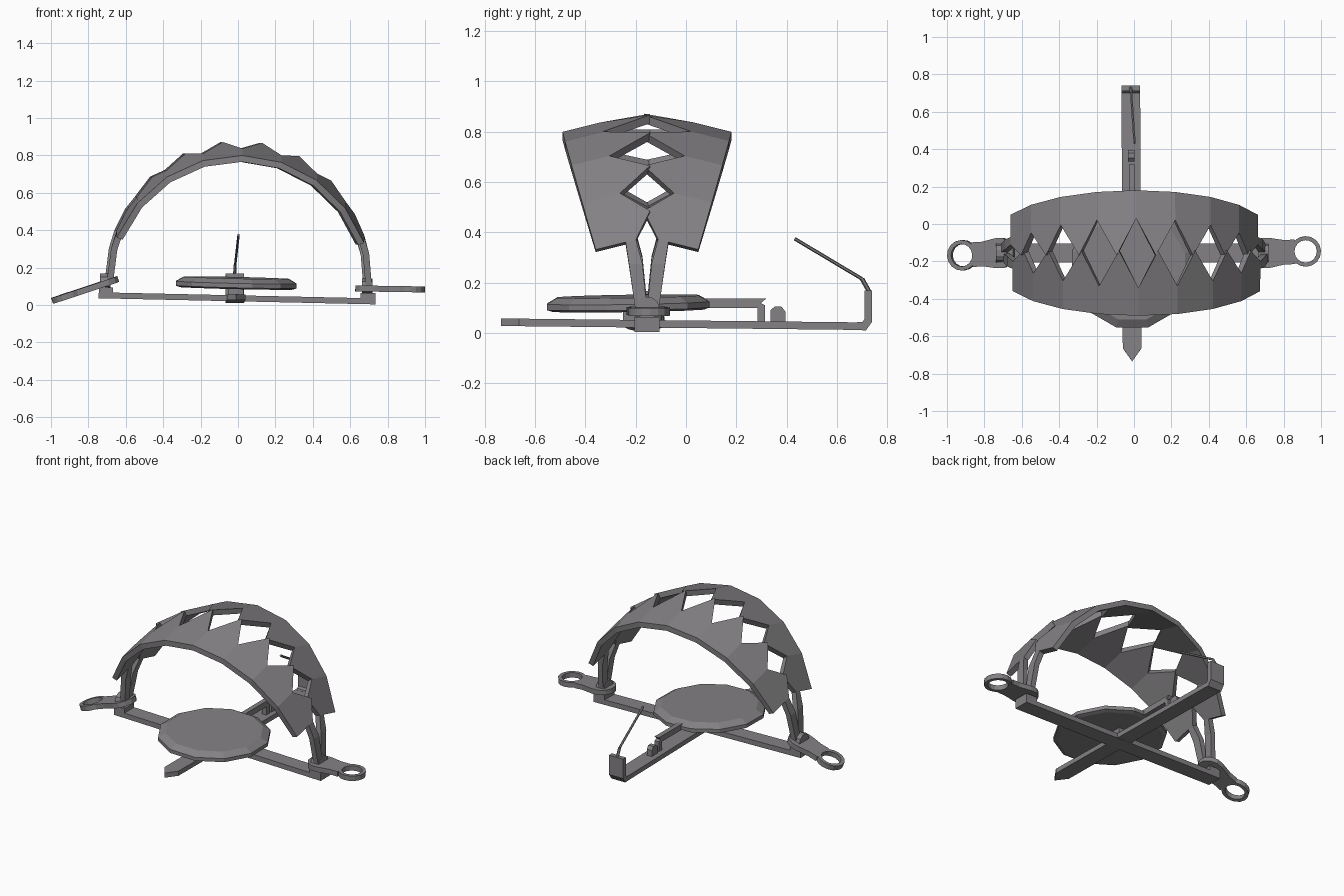
import bpy, bmesh, math
from mathutils import Vector, Matrix

if "Cube" in bpy.data.objects:
    bpy.data.objects.remove(bpy.data.objects["Cube"])

steel = bpy.data.materials.new("dull_steel")
steel.diffuse_color = (0.23, 0.22, 0.23, 1)
steel.use_nodes = True
steel.node_tree.nodes["Principled BSDF"].inputs["Base Color"].default_value = steel.diffuse_color
CY = -0.155                      # y of the hinge line
TILT = Matrix.Translation((0, 0, 0.035)) @ Matrix.Rotation(0.022, 4, 'Y') @ Matrix.Translation((0, 0, -0.035))


def finish(name, bm, matrix=None):
    if matrix:
        bm.transform(matrix)
    bmesh.ops.recalc_face_normals(bm, faces=bm.faces)
    me = bpy.data.meshes.new(name)
    bm.to_mesh(me)
    bm.free()
    me.materials.append(steel)
    ob = bpy.data.objects.new(name, me)
    bpy.context.collection.objects.link(ob)
    return ob


def prism(name, pts, axis, a, b, matrix=None):
    """Extrude a 2D outline along an axis from a to b."""
    put = {'X': lambda p, t: (t, p[0], p[1]),
           'Y': lambda p, t: (p[0], t, p[1]),
           'Z': lambda p, t: (p[0], p[1], t)}[axis]
    bm = bmesh.new()
    lo = [bm.verts.new(put(p, a)) for p in pts]
    hi = [bm.verts.new(put(p, b)) for p in pts]
    bm.faces.new(lo)
    bm.faces.new(hi)
    n = len(pts)
    for i in range(n):
        j = (i + 1) % n
        bm.faces.new((lo[i], lo[j], hi[j], hi[i]))
    return finish(name, bm, matrix)


def rod(name, p, q, r):
    p, q = Vector(p), Vector(q)
    d = q - p
    bm = bmesh.new()
    bmesh.ops.create_cone(bm, cap_ends=True, segments=6, radius1=r, radius2=r, depth=d.length)
    return finish(name, bm, Matrix.Translation((p + q) / 2) @ d.to_track_quat('Z', 'Y').to_matrix().to_4x4())


# Cross bar with raised ends
prism("cross_bar", [(-0.745, 0.02), (0.735, 0.02), (0.735, 0.08), (0.655, 0.08), (0.655, 0.052),
                    (-0.67, 0.052), (-0.67, 0.08), (-0.745, 0.08)], 'Y', CY - 0.05, CY + 0.05, TILT)

# Long bar with pointed front and hooked rear
prism("long_bar", [(-0.01, -0.735), (0.04, -0.665), (0.033, 0.70), (-0.067, 0.70), (-0.06, -0.665)],
      'Z', 0.02, 0.05, Matrix.Rotation(-0.011, 4, 'X'))
prism("rear_upright", [(0.68, 0.013), (0.715, 0.01), (0.74, 0.045), (0.74, 0.17), (0.71, 0.17),
                       (0.71, 0.055), (0.70, 0.043), (0.68, 0.043)], 'X', -0.067, 0.033)

# Latch rod
rod("latch_lower", (-0.018, 0.728, 0.165), (-0.015, 0.70, 0.215), 0.009)
rod("latch_upper", (-0.015, 0.70, 0.215), (0.003, 0.432, 0.375), 0.007)

# Trigger arm and catch
prism("trigger_arm", [(-0.2, 0.10), (0.285, 0.10), (0.285, 0.04), (0.315, 0.04), (0.315, 0.11),
                      (0.298, 0.118), (0.318, 0.137), (-0.2, 0.137)], 'X', -0.028, 0.003)
prism("trigger_catch", [(0.335, 0.04), (0.395, 0.04), (0.395, 0.085), (0.38, 0.105),
                        (0.352, 0.105), (0.335, 0.09)], 'X', -0.032, 0.004)
prism("plate_support", [(-0.25, 0.04), (-0.10, 0.04), (-0.10, 0.11), (-0.25, 0.11)], 'X', -0.05, 0.03)

# Pressure plate: twelve-sided disc with bevelled top rim
bm = bmesh.new()
rings = []
for r, z in ((0.31, 0.09), (0.334, 0.098), (0.334, 0.121), (0.29, 0.146)):
    rings.append([bm.verts.new((r * math.cos(math.radians(15 + 30 * i)),
                                r * math.sin(math.radians(15 + 30 * i)), z)) for i in range(12)])
bm.faces.new(rings[0])
bm.faces.new(rings[-1])
for a, b in zip(rings, rings[1:]):
    for i in range(12):
        j = (i + 1) % 12
        bm.faces.new((a[i], a[j], b[j], b[i]))
finish("pressure_plate", bm, Matrix.Translation((-0.012, -0.228, 0))
       @ Matrix.Rotation(0.023, 4, 'Y') @ Matrix.Rotation(0.016, 4, 'X'))

# Jaws: faceted arch strips with one tooth per facet
R, ZC, STEP, SLOPE = 0.71, 0.09, math.radians(17.2), 0.25


def jaw(name, side, shift):
    bm = bmesh.new()

    def edge(k):                 # outer edge of the strip at arch step k
        z = ZC + R * math.cos(k * STEP)
        return Vector((R * math.sin(k * STEP), -0.205 - (z - 0.35) * 0.29, z))

    def inward(p, y):            # slide across the sloping strip to offset y
        return Vector((p.x, y, p.z + (y - p.y) * SLOPE))

    outer = {k: bm.verts.new(edge(k)) for k in range(-4, 5)}
    notch = {}
    for k in range(-4, 5):
        p = edge(k)
        notch[k] = bm.verts.new(inward(p, p.y + (0.15 if abs(k) < 4 else 0.16)))
    for k in range(-4, 4):
        mid = (edge(k) + edge(k + 1)) / 2
        tip = bm.verts.new(inward(mid, 0.012))
        bm.faces.new((outer[k], outer[k + 1], notch[k + 1], notch[k]))
        bm.faces.new((notch[k], notch[k + 1], tip))
    # hinge arms
    for s in (-4, 4):
        p, sg = edge(s), (1 if s > 0 else -1)
        heel = bm.verts.new(inward(p, -0.085))
        a = bm.verts.new((sg * 0.69, -0.072, 0.29))
        b = bm.verts.new((sg * 0.69, -0.018, 0.29))
        c = bm.verts.new((sg * 0.708, -0.048, 0.12))
        d = bm.verts.new((sg * 0.708, -0.001, 0.12))
        bm.faces.new((outer[s], heel, notch[s]))
        bm.faces.new((heel, a, b, notch[s]))
        bm.faces.new((a, c, d, b))
    bmesh.ops.recalc_face_normals(bm, faces=bm.faces)
    # thicken toward the arch centre
    top = list(bm.verts)
    low = {}
    for v in top:
        d = Vector((v.co.x, 0, max(v.co.z - ZC - (v.co.y + 0.33) * SLOPE, 0))).normalized()
        low[v] = bm.verts.new(v.co - d * 0.034)
    rim = [e for e in bm.edges if len(e.link_faces) == 1]
    for f in list(bm.faces):
        bm.faces.new([low[v] for v in reversed(f.verts)])
    for e in rim:
        v, w = e.verts
        bm.faces.new((v, w, low[w], low[v]))
    return finish(name, bm, TILT @ Matrix.Translation((shift, CY, 0)) @ Matrix.Diagonal((1, side, 1, 1)))


jaw("front_jaw", 1, 0.006)
jaw("rear_jaw", -1, -0.006)


# Spring tabs: round hinge end, neck and open ring
def tab(name, matrix):
    arc = [(0.08 * math.cos(math.radians(t)), 0.083 * math.sin(math.radians(t)))
           for t in range(75, 290, 30)]
    prism(name + "_body", arc + [(0.10, -0.065), (0.155, -0.066), (0.152, 0), (0.155, 0.066), (0.10, 0.065)],
          'Z', -0.016, 0.016, matrix)
    bm = bmesh.new()
    n, loops = 16, []
    for r, z in ((0.082, -0.016), (0.082, 0.016), (0.06, 0.016), (0.06, -0.016)):
        loops.append([bm.verts.new((0.213 + r * math.cos(2 * math.pi * i / n),
                                    r * math.sin(2 * math.pi * i / n), z)) for i in range(n)])
    for a, b in zip(loops, loops[1:] + loops[:1]):
        for i in range(n):
            j = (i + 1) % n
            bm.faces.new((a[i], a[j], b[j], b[i]))
    finish(name + "_ring", bm, matrix)


tab("right_tab", Matrix.Translation((0.705, CY, 0.088)) @ Matrix.Rotation(0.015, 4, 'Y')
    @ Matrix.Rotation(0.04, 4, 'Z'))
tab("left_tab", Matrix.Translation((-0.715, CY, 0.115)) @ Matrix.Rotation(math.pi + 0.06, 4, 'Z')
    @ Matrix.Rotation(0.32, 4, 'Y'))

# Hinge caps
for name, x, z in (("left_hinge", -0.71, 0.125), ("right_hinge", 0.69, 0.10)):
    prism(name, [(CY + 0.05 * math.cos(math.pi / 5 * i), z + 0.045 * math.sin(math.pi / 5 * i))
                 for i in range(10)], 'X', x - 0.028, x + 0.028)
